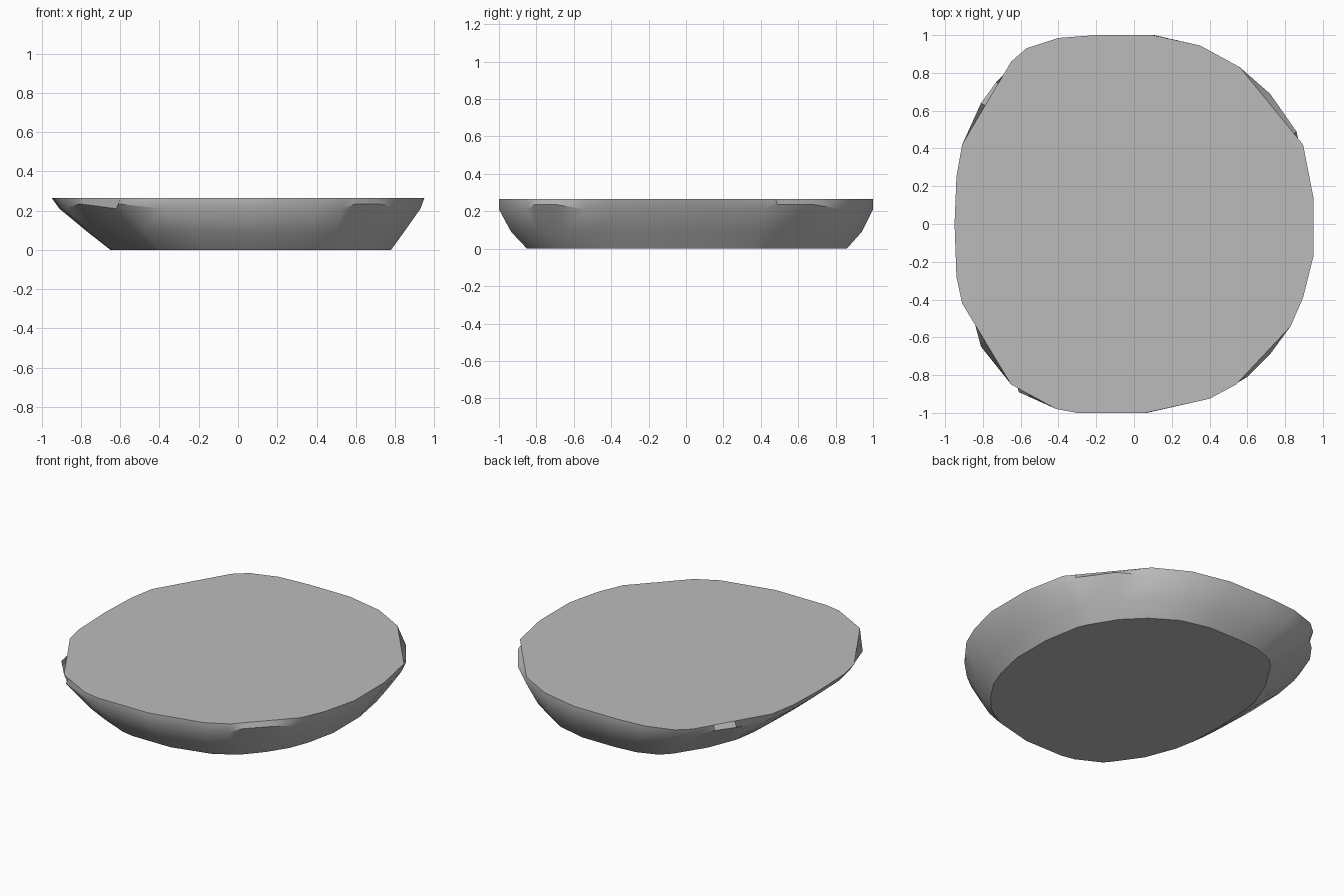
import bpy
import bmesh
import math
from mathutils import Vector
from mathutils.geometry import intersect_point_line

cube = bpy.data.objects.get("Cube")
if cube:
    bpy.data.objects.remove(cube, do_unlink=True)

HEIGHT = 0.265

# Irregular oval plan; the third value marks chipped points, where the rim is cut straight across
PLAN = [
    (.1, 1, 0), (.35, .945, 0), (.56, .83, 0), (.72, .69, 1), (.86, .49, 1),
    (.895, .42, 0), (.95, .14, 0), (.95, -.17, 0), (.895, -.39, 0), (.83, -.54, 0),
    (.72, -.69, 1), (.6, -.81, 1), (.54, -.85, 0), (.4, -.925, 0), (.06, -1, 0),
    (-.3, -1, 0), (-.41, -.98, 0), (-.61, -.89, 1), (-.65, -.85, 0), (-.81, -.65, 1),
    (-.91, -.42, 0), (-.94, -.28, 0), (-.95, 0, 0), (-.94, .25, 0), (-.91, .42, 0),
    (-.81, .64, 1), (-.73, .75, 1), (-.65, .86, 0), (-.57, .93, 0), (-.4, .985, 0),
    (-.2, 1, 0),
]

# Lower rings: height, then left and right reach, then front and back reach
RINGS = [
    (.21, -.91, .93, -1, 1),
    (.09, -.765, .845, -.935, .94),
    (0, -.65, .78, -.85, .86),
]


def rim_point(i):
    """Plan point at the rim, with chipped points pulled onto the straight cut."""
    x, y, chipped = PLAN[i]
    point = Vector((x, y, HEIGHT))
    if not chipped:
        return point
    ends = []
    for step in (-1, 1):
        j = i
        while PLAN[j % len(PLAN)][2]:
            j += step
        px, py, _ = PLAN[j % len(PLAN)]
        ends.append(Vector((px, py, HEIGHT)))
    return intersect_point_line(point, *ends)[0]


def ring_point(i, ring):
    """Plan point stretched to the reach of a lower ring."""
    z, left, right, front, back = ring
    x, y, chipped = PLAN[i]
    if chipped and ring is RINGS[0]:
        return Vector((x, y, z + .025))
    return Vector(((left + right) / 2 + x / .95 * (right - left) / 2,
                   (front + back) / 2 + y * (back - front) / 2, z))


# Stone-grey material
grey = bpy.data.materials.new("stone grey")
grey.use_nodes = True
colour = (.5, .5, .5, 1)
grey.diffuse_color = colour
grey.node_tree.nodes["Principled BSDF"].inputs["Base Color"].default_value = colour

# Flat slab with sloping sides
count = len(PLAN)
bm = bmesh.new()
loops = [[bm.verts.new(rim_point(i)) for i in range(count)]]
for ring in RINGS:
    loops.append([bm.verts.new(ring_point(i, ring)) for i in range(count)])
for upper, lower in zip(loops, loops[1:]):
    for i in range(count):
        j = (i + 1) % count
        bm.faces.new((upper[i], upper[j], lower[j], lower[i]))
bm.faces.new(loops[0])
bm.faces.new(loops[-1])
bmesh.ops.recalc_face_normals(bm, faces=bm.faces)

mesh = bpy.data.meshes.new("slab")
bm.to_mesh(mesh)
bm.free()
mesh.materials.append(grey)
slab = bpy.data.objects.new("slab", mesh)
bpy.context.collection.objects.link(slab)

# Smooth sides, crisp rim and base
bpy.ops.object.select_all(action="DESELECT")
slab.select_set(True)
bpy.context.view_layer.objects.active = slab
bpy.ops.object.shade_smooth_by_angle(angle=math.radians(35))
